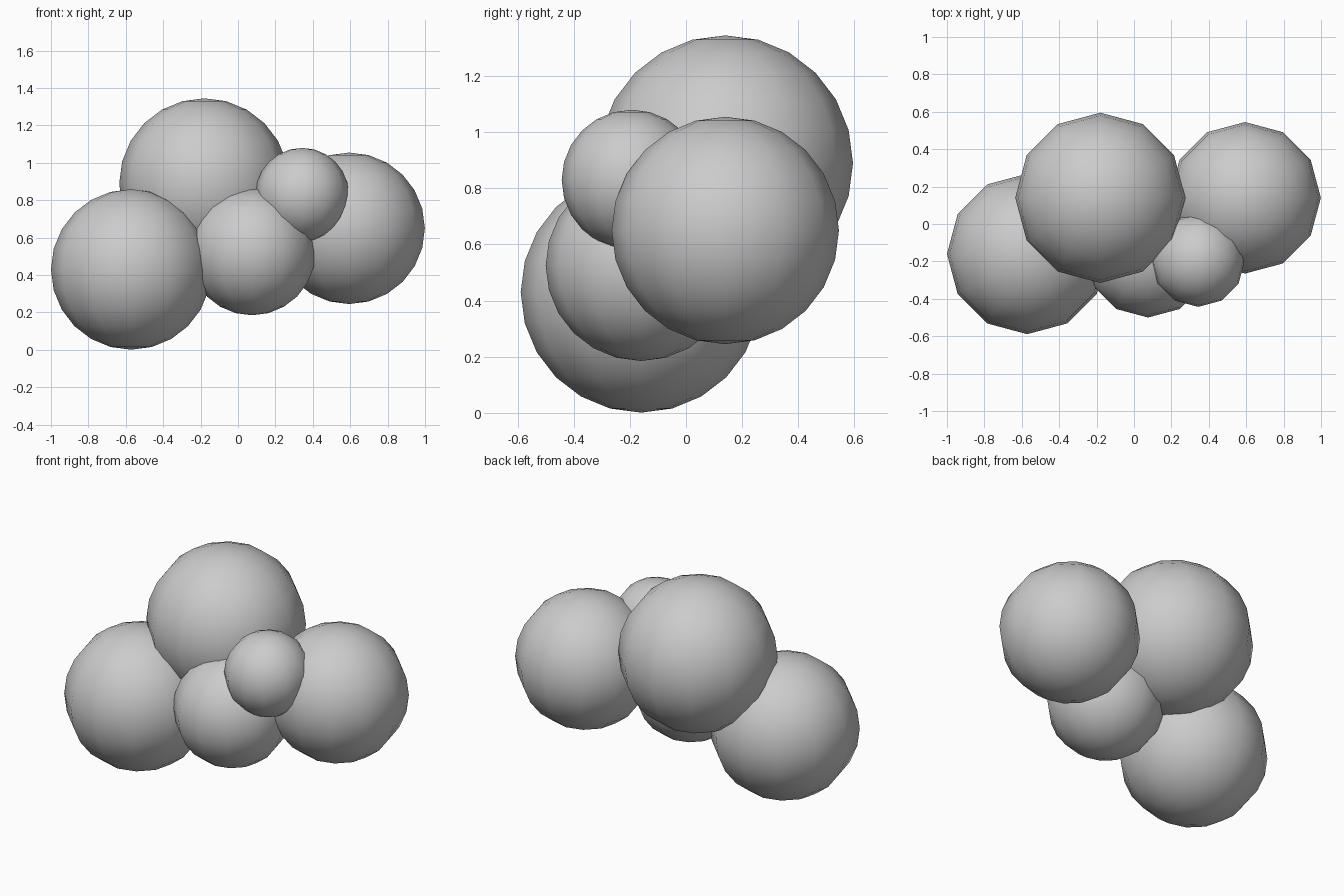
import bpy

if "Cube" in bpy.data.objects:
    bpy.data.objects.remove(bpy.data.objects["Cube"])

# Cloud made of overlapping low-poly puffs: name, centre, radius
PUFFS = [
    ("left_puff",   (-0.571, -0.16, 0.43), 0.429),
    ("top_puff",    (-0.18, 0.14, 0.89), 0.455),
    ("middle_puff", (0.075, -0.16, 0.525), 0.34),
    ("right_puff",  (0.594, 0.14, 0.65), 0.405),
    ("small_puff",  (0.343, -0.193, 0.83), 0.25),
]


def add_puff(name, centre, radius):
    bpy.ops.mesh.primitive_uv_sphere_add(
        segments=12, ring_count=12, radius=radius, location=centre)
    puff = bpy.context.object
    puff.name = name
    bpy.ops.object.shade_smooth()


for puff in PUFFS:
    add_puff(*puff)
